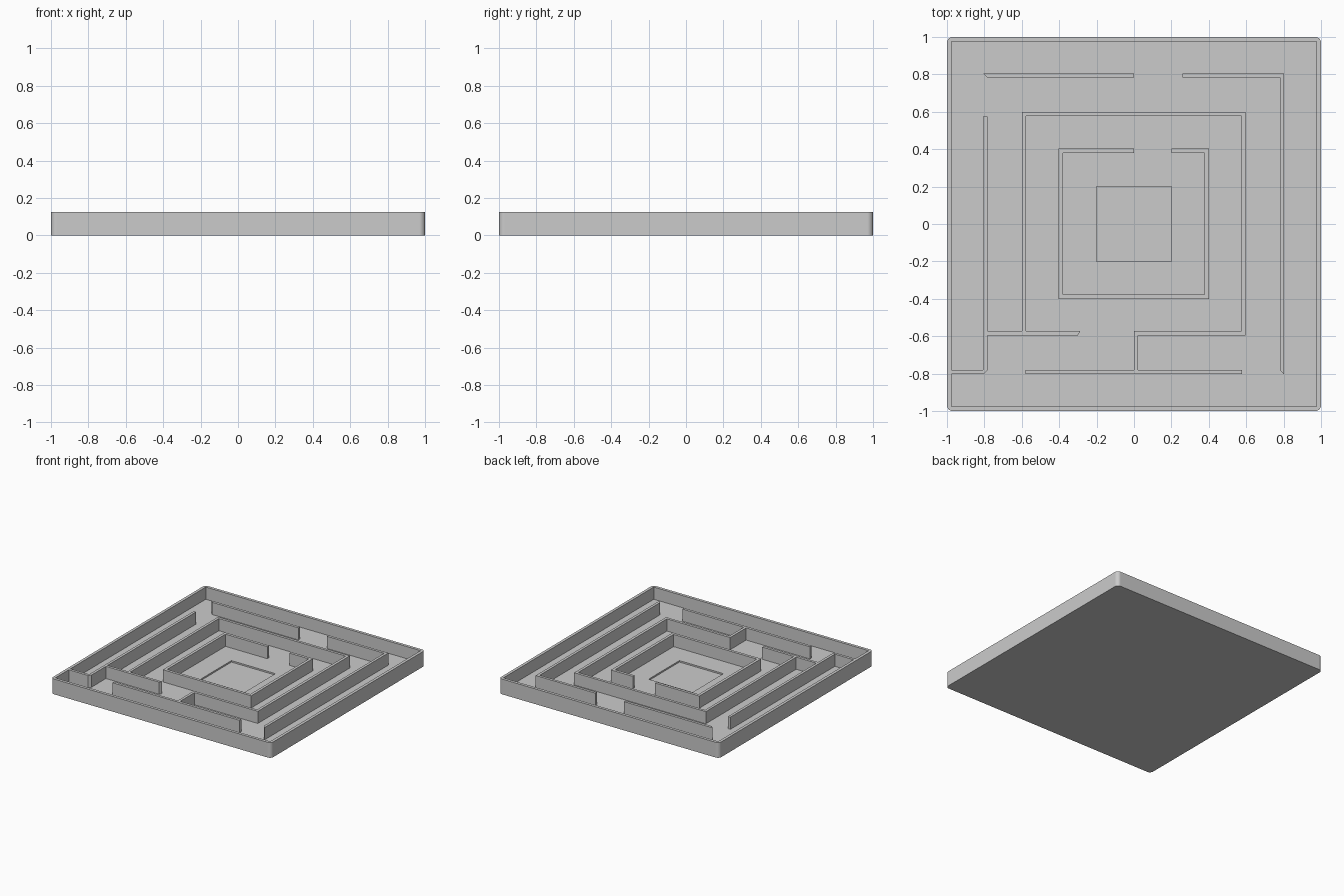
import bpy
import bmesh
from math import cos, sin, pi

if "Cube" in bpy.data.objects:
    bpy.data.objects.remove(bpy.data.objects["Cube"])

FLOOR, TOP, T = 0.025, 0.125, 0.022
SEG = 8


def finish(bm, name):
    bmesh.ops.recalc_face_normals(bm, faces=bm.faces[:])
    me = bpy.data.meshes.new(name)
    bm.to_mesh(me)
    bm.free()
    ob = bpy.data.objects.new(name, me)
    bpy.context.collection.objects.link(ob)
    return ob


def square_ring(bm, half, radius, z):
    # square loop with rounded corners (radius 0 gives sharp ones)
    c = half - radius
    ring = []
    for k, (sx, sy) in enumerate([(1, 1), (-1, 1), (-1, -1), (1, -1)]):
        for i in range(SEG + 1):
            a = (k + i / SEG) * pi / 2
            ring.append(bm.verts.new((sx * c + radius * cos(a), sy * c + radius * sin(a), z)))
    return ring


def prism(name, outline):
    # upright wall from a plan outline, standing on the floor
    bm = bmesh.new()
    face = bm.faces.new([bm.verts.new((x, y, FLOOR)) for x, y in outline])
    ext = bmesh.ops.extrude_face_region(bm, geom=[face], use_keep_orig=True)
    for v in ext["geom"]:
        if isinstance(v, bmesh.types.BMVert):
            v.co.z = TOP
    return finish(bm, name)


# tray: rounded outside, square inside, shallow goal recess in the middle
bm = bmesh.new()
profile = [(1, 0.03, 0), (1, 0.03, TOP), (0.976, 0, TOP), (0.976, 0, FLOOR),
           (0.2, 0, FLOOR), (0.2, 0, 0.0125)]
rings = [square_ring(bm, *p) for p in profile]
n = len(rings[0])
for a, b in zip(rings, rings[1:]):
    for i in range(n):
        j = (i + 1) % n
        bm.faces.new((a[i], a[j], b[j], b[i]))
bm.faces.new(rings[0])
bm.faces.new(rings[-1])
bmesh.ops.remove_doubles(bm, verts=bm.verts[:], dist=1e-5)
finish(bm, "tray")

# outer ring of walls
prism("back_wall", [(-0.805, 0.805), (0, 0.805), (0, 0.783), (-0.785, 0.783)])
prism("right_wall", [(0.26, 0.805), (0.803, 0.805), (0.803, -0.803), (0.781, -0.781),
                     (0.781, 0.783), (0.26, 0.783)])

# left wall, its foot to the tray rim, and the joined middle ring
prism("left_and_middle_wall", [
    (-0.976, -0.803), (-0.803, -0.803), (-0.784, -0.784), (-0.784, -0.595),
    (-0.30, -0.595), (-0.288, -0.573), (-0.578, -0.573), (-0.578, 0.578),
    (0.574, 0.578), (0.574, -0.573), (0, -0.573), (0, -0.781),
    (-0.58, -0.781), (-0.58, -0.803), (0.578, -0.803), (0.578, -0.781),
    (T, -0.781), (T, -0.595), (0.597, -0.595), (0.597, 0.6),
    (-0.6, 0.6), (-0.6, -0.573), (-0.784, -0.573), (-0.784, 0.575),
    (-0.806, 0.575), (-0.806, -0.781), (-0.976, -0.781)])

# inner ring with its doorway at the back
prism("inner_wall", [
    (0, 0.403), (-0.403, 0.403), (-0.403, -0.4), (0.4, -0.4), (0.4, 0.403),
    (0.2, 0.403), (0.2, 0.38), (0.377, 0.38), (0.377, -0.377), (-0.38, -0.377),
    (-0.38, 0.38), (0, 0.38)])
